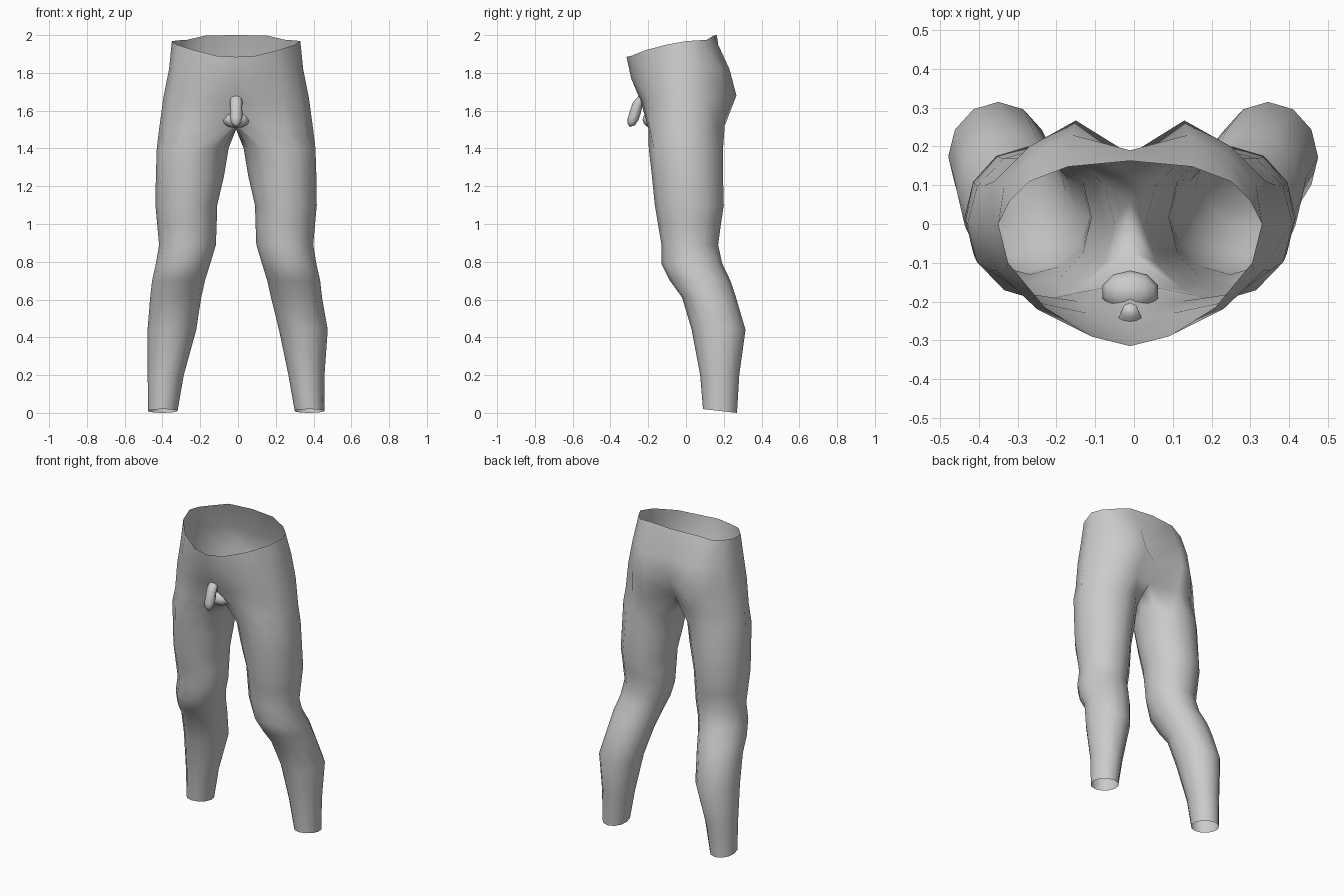
import bpy, bmesh, math
from mathutils import Vector

if "Cube" in bpy.data.objects:
    bpy.data.objects.remove(bpy.data.objects["Cube"])

AXIS = -0.01  # body midline
grey = bpy.data.materials.new("neutral grey")
grey.diffuse_color = (0.6, 0.6, 0.6, 1)
grey.use_nodes = True
grey.node_tree.nodes["Principled BSDF"].inputs["Base Color"].default_value = grey.diffuse_color


def finish(name, bm, angle=60):
    bmesh.ops.remove_doubles(bm, verts=bm.verts, dist=0.0005)
    bmesh.ops.recalc_face_normals(bm, faces=bm.faces)
    me = bpy.data.meshes.new(name)
    bm.to_mesh(me)
    bm.free()
    me.materials.append(grey)
    for p in me.polygons:
        p.use_smooth = True
    ob = bpy.data.objects.new(name, me)
    bpy.context.collection.objects.link(ob)
    return ob


def bridge(bm, a, b, closed=True):
    n = len(a)
    for i in range(n if closed else n - 1):
        j = (i + 1) % n
        bm.faces.new((a[i], a[j], b[j], b[i]))


# Half rows of the pelvis, from front midline round the hip to back midline
waist = [(0, -.315, 1.885), (.1, -.29, 1.89), (.22, -.215, 1.92),
         (.315, -.1, 1.95), (.34, 0, 1.968), (.31, .06, 1.972),
         (.26, .11, 1.975), (.16, .148, 1.998), (0, .163, 2.0)]
belly = [(0, -.29, 1.77), (.1, -.275, 1.78), (.24, -.22, 1.8),
         (.32, -.12, 1.82), (.355, -.01, 1.82), (.325, .1, 1.82),
         (.25, .18, 1.82), (.15, .23, 1.82), (0, .19, 1.82)]
hips = [(0, -.24, 1.65), (.11, -.23, 1.65), (.25, -.2, 1.66),
        (.345, -.12, 1.67), (.385, -.01, 1.67), (.35, .11, 1.67),
        (.26, .2, 1.67), (.14, .267, 1.68), (0, .18, 1.67)]
# Closed row at the crotch: outer nine points, then three under the midline
crotch = [(0, -.15, 1.54), (.13, -.2, 1.51), (.26, -.19, 1.5),
          (.36, -.12, 1.5), (.408, -.01, 1.5), (.375, .1, 1.5),
          (.28, .17, 1.51), (.16, .205, 1.52), (0, .13, 1.55),
          (0, .06, 1.515), (0, 0, 1.5), (0, -.07, 1.51)]
# Leg sections: z, inner, outer, front, back
leg = [(1.4, .04, .42, -.197, .196), (1.25, .065, .425, -.18, .196),
       (1.1, .1, .427, -.165, .2), (1.0, .103, .418, -.148, .185),
       (.89, .107, .408, -.13, .17), (.79, .137, .425, -.13, .192),
       (.7, .165, .445, -.085, .235), (.61, .185, .455, -.02, .265),
       (.44, .215, .473, .03, .315), (.2, .277, .468, .075, .282),
       (.01, .31, .467, .09, .27)]

bm = bmesh.new()
for s in (-1, 1):
    def row(points):
        return [bm.verts.new((AXIS + s * x, y, z)) for x, y, z in points]
    top = row(waist)
    for pts in (belly, hips, crotch[:9]):
        nxt = row(pts)
        bridge(bm, top, nxt, closed=False)
        top = nxt
    ring = row(crotch)
    for z, x0, x1, y0, y1 in leg:
        pts = []
        # calf and ankle stand slightly differently on each side
        shift = (.012 if s > 0 else -.004) if .3 < z < .5 else 0
        for i in range(12):
            a = math.radians(-120 + 30 * i)
            c, d = math.cos(a), math.sin(a)
            x = (x0 + x1) / 2 + c * (x1 - x0) / 2 + shift
            y = (y0 + y1) / 2 + d * (y1 - y0) / 2
            tilt = -.01 * d if z < .05 else 0
            pts.append((x, y, z + tilt))
        nxt = row(pts)
        bridge(bm, ring, nxt)
        ring = nxt
finish("pelvis_and_legs", bm)

# Front anatomy: short tapered tube with rounded end
bm = bmesh.new()
prev = None
for y, z, r in [(-.225, 1.69, .022), (-.25, 1.65, .033), (-.264, 1.61, .032),
                (-.275, 1.57, .034), (-.281, 1.54, .028), (-.284, 1.518, .014)]:
    ring = [bm.verts.new((AXIS + r * math.cos(k * math.pi / 4),
                          y + r * math.sin(k * math.pi / 4),
                          z + .3 * r * math.sin(k * math.pi / 4))) for k in range(8)]
    if prev:
        bridge(bm, prev, ring)
    else:
        bm.faces.new(ring)
    prev = ring
bm.faces.new(prev)
finish("front_anatomy_upper", bm)

# Front anatomy: rounded lower part
bm = bmesh.new()
bmesh.ops.create_uvsphere(bm, u_segments=10, v_segments=6, radius=1)
for v in bm.verts:
    v.co = Vector((AXIS + v.co.x * .075, -.175 + v.co.y * .055, 1.552 + v.co.z * .045))
finish("front_anatomy_lower", bm)
